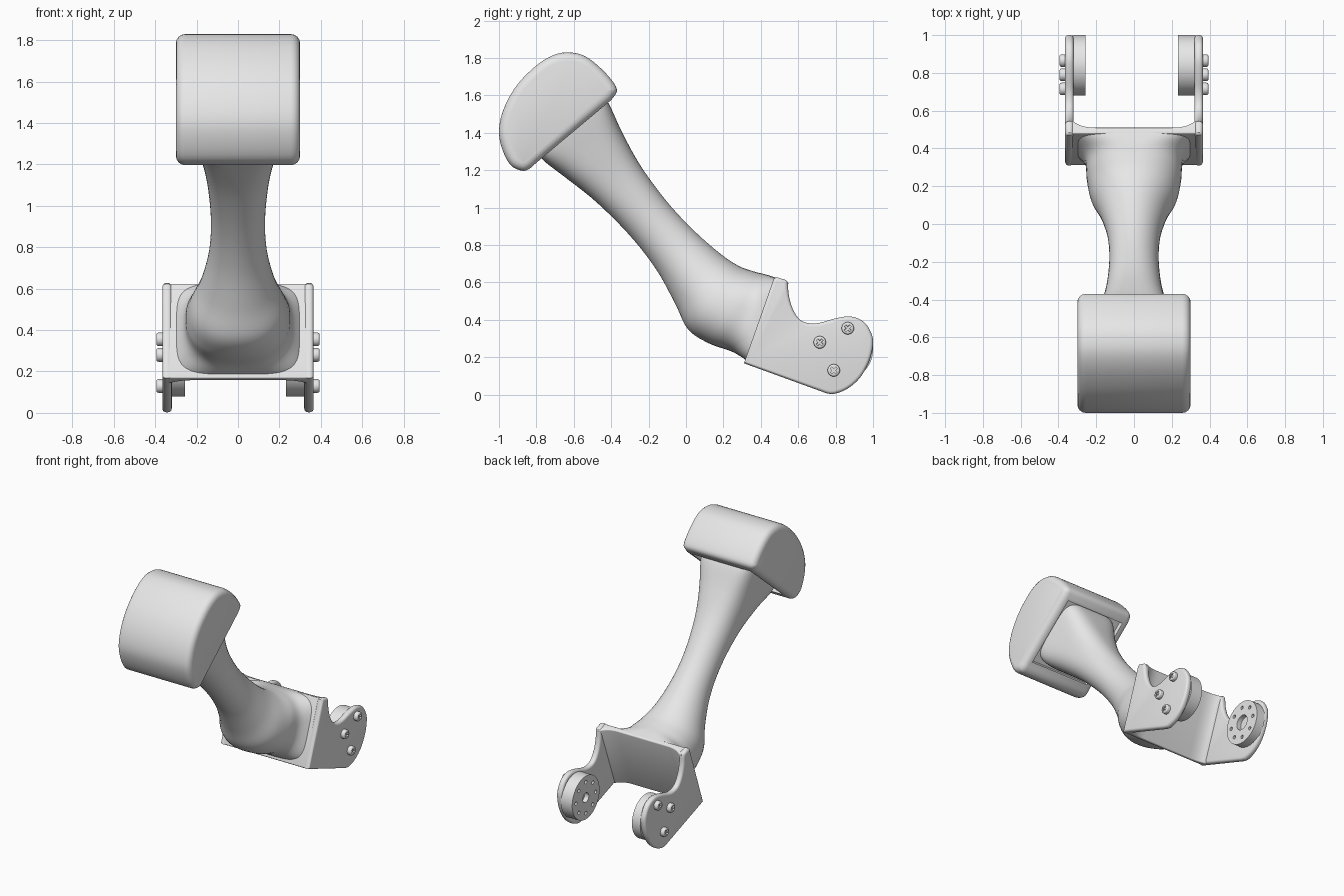
import bpy, bmesh, math
from math import sin, cos, pi
from mathutils import Vector, Matrix

cube = bpy.data.objects.get("Cube")
if cube:
    bpy.data.objects.remove(cube, do_unlink=True)

grey = bpy.data.materials.new("light_grey")
grey.use_nodes = True
COLOUR = (0.8, 0.8, 0.8, 1)
grey.diffuse_color = COLOUR
grey.node_tree.nodes["Principled BSDF"].inputs["Base Color"].default_value = COLOUR


def finish(name, bm, angle=35):
    """Turn a bmesh into a shaded, coloured object."""
    bmesh.ops.recalc_face_normals(bm, faces=bm.faces)
    mesh = bpy.data.meshes.new(name)
    bm.to_mesh(mesh)
    bm.free()
    obj = bpy.data.objects.new(name, mesh)
    bpy.context.collection.objects.link(obj)
    mesh.materials.append(grey)
    shade(obj, angle)
    return obj


def shade(obj, angle=35):
    bpy.ops.object.select_all(action='DESELECT')
    obj.select_set(True)
    bpy.context.view_layer.objects.active = obj
    bpy.ops.object.shade_smooth_by_angle(angle=math.radians(angle))


def spline(points, steps):
    """Catmull-Rom curve through points of any dimension."""
    p = [Vector(q) for q in points]
    p = [p[0] * 2 - p[1]] + p + [p[-1] * 2 - p[-2]]
    out = []
    for a, b, c, d in zip(p, p[1:], p[2:], p[3:]):
        for i in range(steps):
            t = i / steps
            out.append((b * 2 + (c - a) * t + (a * 2 - b * 5 + c * 4 - d) * t * t
                        + (b * 3 - a - c * 3 + d) * t ** 3) * 0.5)
    return out + [p[-2]]


def prism(outline, place, start, end, bevel, segments=4):
    """Extrude an outline between two depths and round both rims."""
    bm = bmesh.new()
    rims = [[bm.verts.new(place(q[0], q[1], w)) for q in outline] for w in (start, end)]
    caps = [bm.faces.new(r) for r in rims]
    n = len(outline)
    for i in range(n):
        j = (i + 1) % n
        bm.faces.new((rims[0][i], rims[0][j], rims[1][j], rims[1][i]))
    bmesh.ops.recalc_face_normals(bm, faces=bm.faces)
    edges = [e for f in caps for e in f.edges]
    bmesh.ops.bevel(bm, geom=edges, offset=bevel, segments=segments, profile=0.5,
                    affect='EDGES', clamp_overlap=False)
    return bm


def side_place(y, z, x):
    return (x, y, z)


def add_cylinder(bm, x0, x1, y, z, radius, sides):
    place = Matrix.Translation(((x0 + x1) / 2, y, z)) @ Matrix.Rotation(pi / 2, 4, 'Y')
    bmesh.ops.create_cone(bm, cap_ends=True, segments=sides, radius1=radius,
                          radius2=radius, depth=abs(x1 - x0), matrix=place)


def cut(obj, bm):
    """Subtract a temporary cutter from an object."""
    cutter = finish("cutter", bm)
    cutter.hide_render = True
    mod = obj.modifiers.new("cut", 'BOOLEAN')
    mod.operation = 'DIFFERENCE'
    mod.solver = 'EXACT'
    mod.object = cutter
    bpy.context.view_layer.update()
    result = obj.evaluated_get(bpy.context.evaluated_depsgraph_get())
    mesh = bpy.data.meshes.new_from_object(result)
    obj.modifiers.clear()
    obj.data = mesh
    bpy.data.objects.remove(cutter, do_unlink=True)
    shade(obj)


# Padded end: a rounded D-shaped block with a shallow recess underneath
dome = spline([(-.80, 1.24), (-.84, 1.206), (-.88, 1.198), (-.94, 1.23), (-.985, 1.32),
               (-1, 1.42), (-.97, 1.54), (-.90, 1.66), (-.80, 1.76), (-.71, 1.815),
               (-.63, 1.83), (-.54, 1.81), (-.45, 1.74), (-.385, 1.665), (-.37, 1.62),
               (-.40, 1.575)], 4)
bm = prism(dome, side_place, -.3, .3, .045)
down = Vector((0, .335, -.4)).normalized()
under = max((f for f in bm.faces if f.normal.dot(down) > .97), key=lambda f: f.calc_area())
bmesh.ops.inset_region(bm, faces=[under], thickness=.02)
bmesh.ops.inset_region(bm, faces=[under], thickness=.004, depth=-.03)
finish("end_pad", bm)

# Arm: loft of rounded sections (upper y z, lower y z, half width, squareness)
sections = spline([
    (-.47, 1.62, -.80, 1.32, .225, 5), (-.415, 1.56, -.765, 1.255, .215, 4.5),
    (-.34, 1.40, -.65, 1.165, .185, 3), (-.24, 1.22, -.48, 1.03, .15, 2.3),
    (-.10, 1.03, -.30, .85, .131, 2), (.04, .88, -.16, .67, .14, 2),
    (.18, .757, -.06, .49, .18, 2), (.28, .69, .01, .35, .228, 2.1),
    (.36, .66, .12, .275, .25, 2.3), (.43, .642, .25, .228, .26, 2.8),
    (.495, .62, .335, .175, .31, 5)], 5)
RING = 48


def power(v, squareness):
    return math.copysign(abs(v) ** (2 / squareness), v)


bm = bmesh.new()
rings = []
for uy, uz, ly, lz, width, square in sections:
    mid = Vector((0, (uy + ly) / 2, (uz + lz) / 2))
    half = Vector((0, (uy - ly) / 2, (uz - lz) / 2))
    ring = []
    for i in range(RING):
        a = 2 * pi * (i + .5) / RING
        side = Vector((width * power(cos(a), square), 0, 0))
        ring.append(bm.verts.new(mid + half * power(sin(a), square) + side))
    rings.append(ring)
for a, b in zip(rings, rings[1:]):
    for i in range(RING):
        j = (i + 1) % RING
        bm.faces.new((a[i], a[j], b[j], b[i]))
bm.faces.new(rings[0])
bm.faces.new(rings[-1])
finish("arm", bm, 60)

# Fork web: sheet that thickens into the side plates
base = Vector((0, .31, .168))
along = Vector((0, .17, .46)).normalized()
inward = Vector((0, along.z, -along.y))
fillet = [(.345, .075), (.322, .07)] + [
    (.322 - .12 * (1 - cos(a)), .085 - .05 * sin(a)) for a in
    [pi / 2 * i / 8 for i in range(3, 9)]]
inner = fillet + [(-x, d) for x, d in reversed(fillet)]
web = [(.345, 0)] + inner + [(-.345, 0)]
finish("fork_web", prism(web, lambda x, d, s: Vector((x, 0, 0)) + base + inward * d + along * s,
                         0, .488, .008, 3))

# Fork side plates
plate = [(.31, .168), (.47, .622), (.485, .628)] + spline([
    (.53, .614), (.543, .60), (.55, .53), (.57, .46), (.605, .405), (.65, .383),
    (.71, .383), (.80, .408), (.88, .418), (.95, .39), (.99, .33), (1, .27),
    (.98, .18), (.93, .09), (.86, .03), (.79, .004), (.75, .008)], 4)

for side, label in ((1, "left"), (-1, "right")):
    finish(label + "_fork_plate", prism(plate, side_place, side * .32, side * .365, .018))

    # Round mounting disc with a ring of holes
    face, bore = (.233, .035) if side > 0 else (.257, .055)
    bm = bmesh.new()
    add_cylinder(bm, side * face, side * .325, .84, .24, .16, 64)
    disc = finish(label + "_mount_disc", bm)
    bm = bmesh.new()
    floor = side * (face + .035)
    add_cylinder(bm, side * (face - .02), floor, .84, .24, bore, 32)
    for i in range(8):
        a = 2 * pi * i / 8
        add_cylinder(bm, side * (face - .02), floor,
                     .84 + .115 * cos(a), .24 + .115 * sin(a), .013, 12)
    cut(disc, bm)

    # Cross-head screws
    for number, (y, z) in enumerate([(.715, .28), (.865, .355), (.79, .13)], 1):
        circle = [(y + .033 * cos(2 * pi * i / 32), z + .033 * sin(2 * pi * i / 32))
                  for i in range(32)]
        screw = finish(f"{label}_screw_{number}",
                       prism(circle, side_place, side * .35, side * .394, .01, 3))
        cross = []
        for k in range(4):
            turn = Matrix.Rotation(pi / 2 * k + pi / 4, 2)
            for p in ((.006, -.02), (.006, -.006), (.02, -.006)):
                cross.append(turn @ Vector(p) + Vector((y, z)))
        # corners ordered by angle around the screw axis
        cross.sort(key=lambda p: math.atan2(p.y - z, p.x - y))
        cut(screw, prism(cross, side_place, side * .38, side * .41, .0005, 1))
